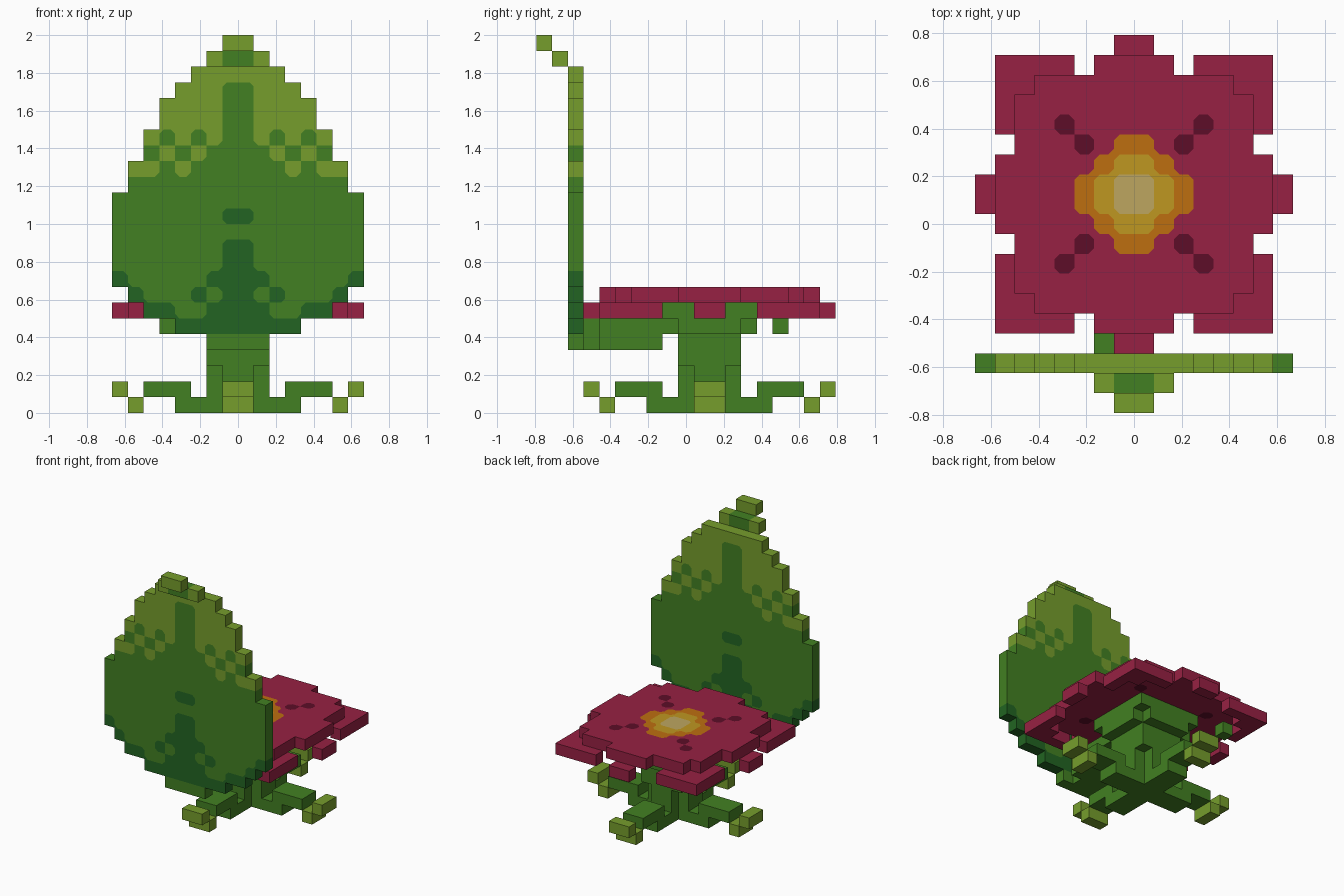
import bpy, bmesh
from mathutils import Vector

if "Cube" in bpy.data.objects:
    bpy.data.objects.remove(bpy.data.objects["Cube"], do_unlink=True)

U = 2 / 24                      # block size
CUT = 0.28                      # corner rounding of painted patches
ORIGIN = Vector((-8, -9.5, 0))

COLOURS = {
    "L": ("light_green", (118, 157, 44)),
    "M": ("leaf_green", (66, 128, 34)),
    "D": ("dark_green", (34, 100, 34)),
    "R": ("petal_red", (151, 33, 67)),
    "W": ("dark_wine", (93, 13, 40)),
    "O": ("orange", (190, 110, 16)),
    "G": ("gold", (191, 151, 33)),
    "T": ("pale_tan", (190, 166, 96)),
}
KEYS = list(COLOURS)


def linear(v):
    v /= 255
    return v / 12.92 if v <= 0.04045 else ((v + 0.055) / 1.055) ** 2.4


def make_material(name, rgb):
    colour = [linear(v) for v in rgb] + [1]
    mat = bpy.data.materials.new(name)
    mat.use_nodes = True
    mat.diffuse_color = colour
    bsdf = mat.node_tree.nodes["Principled BSDF"]
    bsdf.inputs["Base Color"].default_value = colour
    bsdf.inputs["Roughness"].default_value = 0.9
    return mat


MATS = [make_material(*COLOURS[k]) for k in KEYS]


def shift(p, axis, s):
    q = list(p)
    q[axis] += s
    return tuple(q)


def build(name, cells):
    """Skin a set of coloured blocks, rounding the corners of colour patches."""
    bm = bmesh.new()

    def add(points, key):
        face = bm.faces.new([bm.verts.new((p + ORIGIN) * U) for p in points])
        face.material_index = KEYS.index(key)

    for cell, key in cells.items():
        centre = Vector(cell) + Vector((0.5, 0.5, 0.5))
        for axis in range(3):
            ta, tb = (axis + 1) % 3, (axis + 2) % 3
            for side in (1, -1):
                if shift(cell, axis, side) in cells:
                    continue
                outline = []
                for s, t in ((1, 1), (-1, 1), (-1, -1), (1, -1)):
                    def point(a, b):
                        p = centre.copy()
                        p[axis] += side / 2
                        p[ta] += a
                        p[tb] += b
                        return p
                    na = cells.get(shift(cell, ta, s))
                    nb = cells.get(shift(cell, tb, t))
                    diag = cells.get(shift(shift(cell, ta, s), tb, t))
                    corner = point(s / 2, t / 2)
                    if na and na == nb and na != key and diag != key:
                        on_a = point(s * (0.5 - CUT), t / 2)
                        on_b = point(s / 2, t * (0.5 - CUT))
                        pair = [on_b, on_a] if s == t else [on_a, on_b]
                        outline += pair
                        tri = [pair[0], corner, pair[1]]
                        add(tri if side > 0 else tri[::-1], na)
                    else:
                        outline.append(corner)
                add(outline if side > 0 else outline[::-1], key)
    bmesh.ops.remove_doubles(bm, verts=bm.verts, dist=1e-4)
    mesh = bpy.data.meshes.new(name)
    bm.to_mesh(mesh)
    bm.free()
    for mat in MATS:
        mesh.materials.append(mat)
    obj = bpy.data.objects.new(name, mesh)
    bpy.context.collection.objects.link(obj)
    return obj


def quad(cells, a, b, k, key):
    """Place a block in all four quadrants around the seat axis."""
    for i in (8 + a, 7 - a):
        for j in (11 + b, 10 - b):
            cells[i, j, k] = key


# Tall leaf: half rows from the tip down, mirrored across the middle
ROWS = """L ML LLL MLLL MLLLL MLLLL MLMLML MMLMLM MMMLMLL MMMMMMM MMMMMMMM
DMMMMMMM MMMMMMMM DMMMMMMM DMMMMMMM DDMMMMMD DMDMMMD DDMMDD DDDD""".split()
leaf = {}
for n, row in enumerate(ROWS):
    for h, key in enumerate(row):
        for i in (8 + h, 7 - h):
            leaf[i, min(n, 2), 23 - n] = key
build("back_leaf", leaf)

# Flower disk with a painted heart and diagonal spots
WIDTHS = [7, 7, 6, 6, 6, 5, 2]
disk = {}
for b, width in enumerate(WIDTHS):
    for a in range(width):
        key = "TGO"[a + b] if a + b < 3 else "R"
        if a == b and a in (2, 3):
            key = "W"
        quad(disk, a, b, 7, key)
build("flower_seat", disk)

# Lower petals around the rim
petals = {}
for a in range(3, 7):
    for b in range(3, 7):
        if a >= WIDTHS[b]:
            quad(petals, a, b, 6, "R")
quad(petals, 7, 0, 6, "R")
quad(petals, 0, 7, 6, "R")
build("outer_petals", petals)

# Calyx and pedestal, flaring upward
pedestal = {}
for a in range(3):
    for b in range(3):
        quad(pedestal, a, b, 6, "M")
        if a + b < 4:
            quad(pedestal, a, b, 5, "M")
        if a < 2 and b < 2:
            quad(pedestal, a, b, 4, "M")
            quad(pedestal, a, b, 3, "M")
            if a + b < 2:
                for k in range(3):
                    quad(pedestal, a, b, k, "M")
build("pedestal", pedestal)

# Stem joining the leaf to the calyx
stem = {}
for i in range(6, 10):
    stem[i, 2, 4] = "M"
    for j in range(3, 8):
        if (i, j) != (9, 3):
            stem[i, j, 4] = stem[i, j, 5] = "M"
build("stem", stem)
build("stray_sepal", {(3, 15, 5): "M"})

# Four root legs with curled light tips
legs = {}
LEG = [(2, 0, "M"), (3, 0, "M"), (3, 1, "M"), (4, 1, "M"), (5, 1, "M"),
       (6, 0, "L"), (7, 1, "L")]
for d, k, key in LEG:
    quad(legs, d, 0, k, key)
    quad(legs, 0, d, k, key)
build("root_legs", legs)
